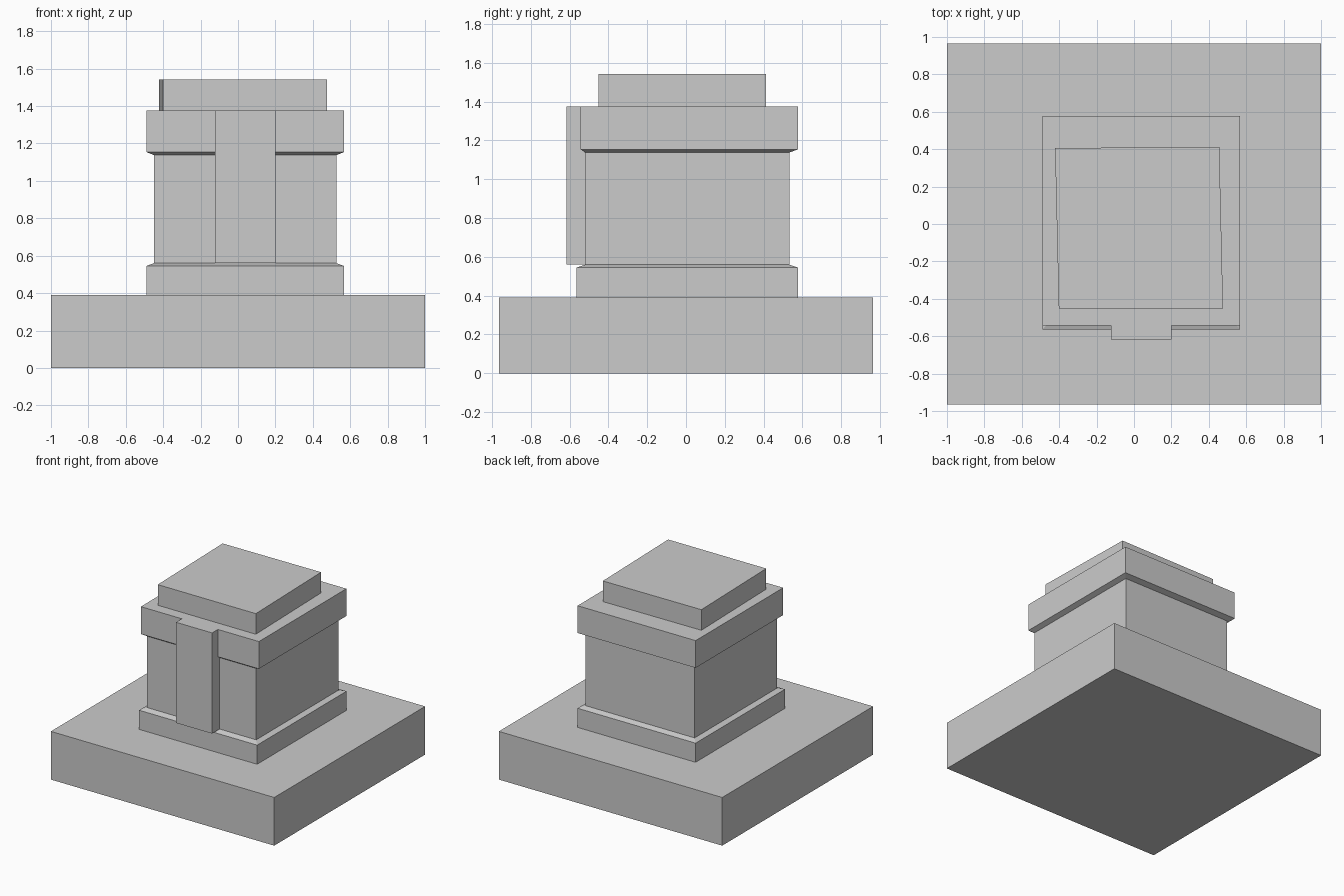
import bpy

if "Cube" in bpy.data.objects:
    bpy.data.objects.remove(bpy.data.objects["Cube"])

stone = bpy.data.materials.new("grey stone")
stone.use_nodes = True
GREY = (0.6, 0.6, 0.6, 1)
stone.diffuse_color = GREY
stone.node_tree.nodes["Principled BSDF"].inputs["Base Color"].default_value = GREY


def rect(x0, x1, y0, y1):
    """Corners of a rectangle, counter-clockwise from above."""
    return [(x0, y0), (x1, y0), (x1, y1), (x0, y1)]


def loft(name, *rings):
    """Closed solid through stacked (height, corners) rings."""
    n = len(rings[0][1])
    verts = [(x, y, z) for z, ring in rings for x, y in ring]
    faces = [tuple(reversed(range(n))),
             tuple(range(len(verts) - n, len(verts)))]
    for k in range(len(rings) - 1):
        for i in range(n):
            j = (i + 1) % n
            faces.append((k * n + i, k * n + j, k * n + n + j, k * n + n + i))
    mesh = bpy.data.meshes.new(name)
    mesh.from_pydata(verts, [], faces)
    mesh.materials.append(stone)
    obj = bpy.data.objects.new(name, mesh)
    bpy.context.collection.objects.link(obj)
    return obj


slab = rect(-1, 1, -0.965, 0.965)
plinth = rect(-0.49, 0.567, -0.565, 0.577)
shaft = rect(-0.45, 0.527, -0.52, 0.533)
cornice = rect(-0.49, 0.567, -0.543, 0.577)
pilaster = rect(-0.123, 0.2, -0.617, -0.5)
# The cap block sits slightly skewed on the cornice
cap = [(-0.402, -0.452), (0.476, -0.452), (0.456, 0.412), (-0.422, 0.406)]

# Ground slab
loft("base_slab", (0, slab), (0.39, slab))
# Foot moulding with a sloped upper edge
loft("plinth", (0.39, plinth), (0.545, plinth), (0.56, shaft))
# Main body
loft("shaft", (0.56, shaft), (1.138, shaft))
# Head moulding with a sloped underside
loft("cornice", (1.138, shaft), (1.154, cornice), (1.375, cornice))
# Upright strip on the front
loft("front_pilaster", (0.56, pilaster), (1.375, pilaster))
# Top block
loft("cap_block", (1.375, cap), (1.542, cap))
